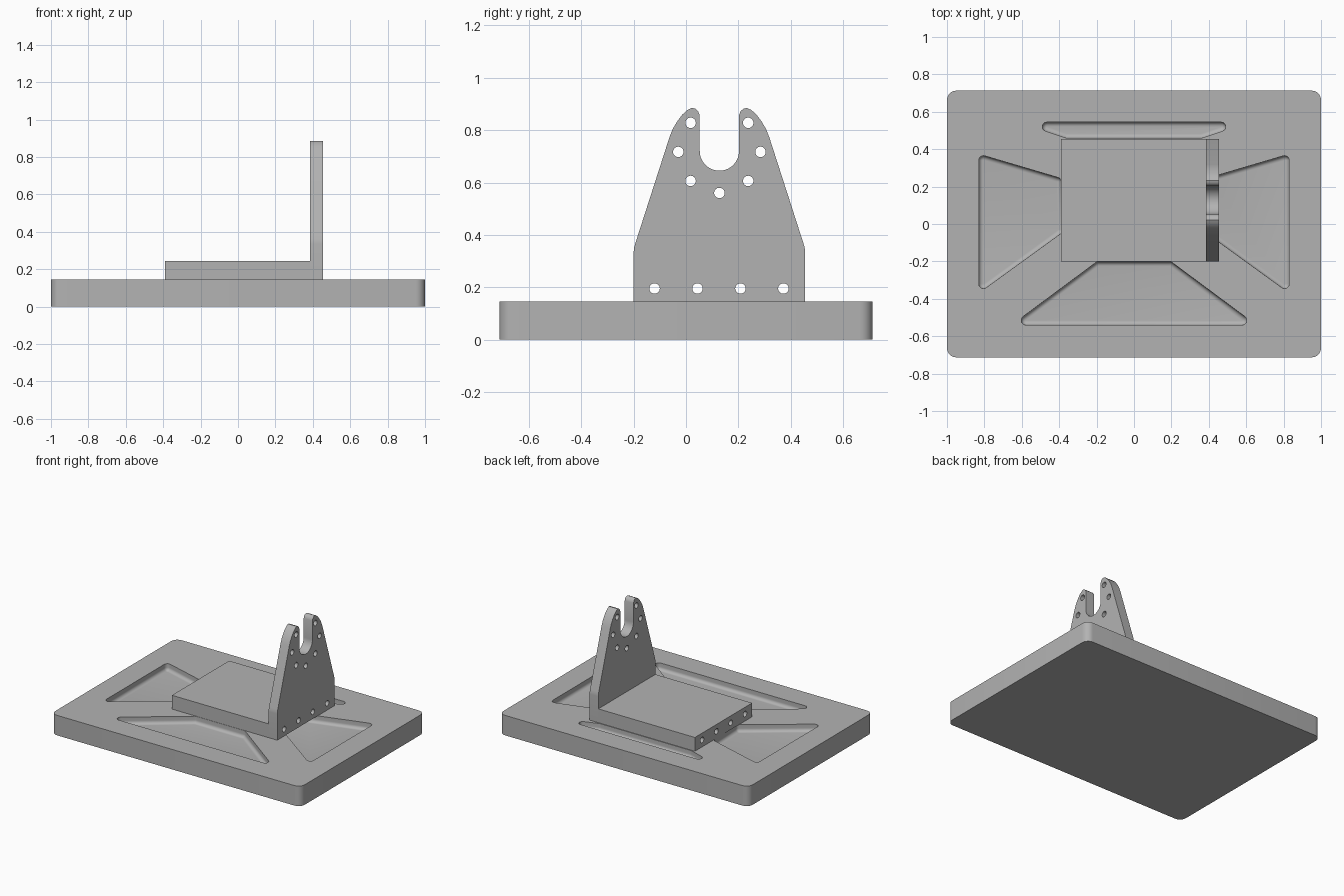
import bpy, bmesh, math
from mathutils import Vector, Matrix

cube = bpy.data.objects.get("Cube")
if cube:
    bpy.data.objects.remove(cube, do_unlink=True)

grey = bpy.data.materials.new("plain grey")
grey.use_nodes = True
colour = (0.45, 0.45, 0.45, 1)
grey.diffuse_color = colour
grey.node_tree.nodes["Principled BSDF"].inputs["Base Color"].default_value = colour


def rounded(core, radius, steps=6):
    """Outline of a convex counter-clockwise polygon grown by a radius."""
    out = []
    for i, p in enumerate(core):
        a = Vector(p) - Vector(core[i - 1])
        b = Vector(core[(i + 1) % len(core)]) - Vector(p)
        start = math.atan2(-a.x, a.y)
        turn = (math.atan2(-b.x, b.y) - start) % math.tau
        for s in range(steps + 1):
            t = start + turn * s / steps
            out.append((p[0] + radius * math.cos(t), p[1] + radius * math.sin(t)))
    return out


def finish(name, bm):
    bmesh.ops.recalc_face_normals(bm, faces=bm.faces)
    mesh = bpy.data.meshes.new(name)
    bm.to_mesh(mesh)
    bm.free()
    mesh.materials.append(grey)
    obj = bpy.data.objects.new(name, mesh)
    bpy.context.collection.objects.link(obj)
    return obj


def loft(name, rings):
    """Skin equal-length rings of 3D points and cap both ends."""
    bm = bmesh.new()
    rows = [[bm.verts.new(p) for p in ring] for ring in rings]
    n = len(rows[0])
    for low, high in zip(rows, rows[1:]):
        for i in range(n):
            j = (i + 1) % n
            bm.faces.new((low[i], low[j], high[j], high[i]))
    bm.faces.new(rows[0])
    bm.faces.new(rows[-1])
    return finish(name, bm)


def boolean(obj, tool, operation):
    mod = obj.modifiers.new("cut", 'BOOLEAN')
    mod.operation, mod.solver, mod.object = operation, 'EXACT', tool
    bpy.context.view_layer.objects.active = obj
    bpy.ops.object.modifier_apply(modifier=mod.name)
    bpy.data.objects.remove(tool, do_unlink=True)


# Base slab with rounded corners
TOP = 0.145
corners = [(-0.95, -0.663), (0.95, -0.663), (0.95, 0.663), (-0.95, 0.663)]
outline = rounded(corners, 0.05)
base = loft("base_plate", [[(x, y, z) for x, y in outline] for z in (0, TOP)])

# Recessed pockets with filleted floors
DEPTH, RADIUS, FILLET = 0.05, 0.025, 0.023
side = [(-0.805, -0.32), (-0.405, -0.03), (-0.415, 0.225), (-0.805, 0.34)]
pockets = {
    "front_pocket": [(-0.578, -0.515), (0.578, -0.515), (0.19, -0.227), (-0.19, -0.227)],
    "back_pocket": [(-0.36, 0.485), (0.36, 0.485), (0.465, 0.52), (-0.465, 0.52)],
    "right_pocket": side,
    "left_pocket": [(-x, y) for x, y in reversed(side)],
}
for name, core in pockets.items():
    levels = [(RADIUS, TOP + 0.03)]
    for s in range(7):
        t = s / 6 * math.pi / 2
        levels.append((RADIUS - FILLET * (1 - math.cos(t)),
                       TOP - DEPTH + FILLET * (1 - math.sin(t))))
    cutter = loft(name, [[(x, y, z) for x, y in rounded(core, r)] for r, z in levels])
    boolean(base, cutter, 'DIFFERENCE')

# Upright: half profile (offset from centre line, height), mirrored, with a U slot
MID = 0.1275
half = [(0.3275, TOP), (0.3275, 0.335), (0.326, 0.35), (0.322, 0.365), (0.19, 0.775),
        (0.178, 0.805), (0.162, 0.832), (0.142, 0.859), (0.122, 0.877), (0.105, 0.885),
        (0.092, 0.882), (0.081, 0.872), (0.075, 0.857)]
slot = [(0.075 * math.cos(t), 0.72 - 0.075 * math.sin(t))
        for t in [math.pi * s / 20 for s in range(21)]]
profile = half + slot + [(-y, z) for y, z in reversed(half)]
bracket = loft("bracket", [[(x, MID + y, z) for y, z in profile] for x in (0.385, 0.455)])

# Horizontal foot of the bracket, merged with the upright
bm = bmesh.new()
bmesh.ops.create_cube(bm, size=1, matrix=Matrix.Translation((0.02, MID, 0.195))
                      @ Matrix.Diagonal((0.82, 0.655, 0.1, 1)))
boolean(bracket, finish("foot", bm), 'UNION')

# Bolt holes running along x
holes = [(MID + s * y, z) for s in (-1, 1)
         for y, z in ((0.11, 0.828), (0.157, 0.717), (0.11, 0.606))]
holes += [(MID, 0.56)] + [(-0.12 + 0.164 * i, 0.195) for i in range(4)]
bm = bmesh.new()
for y, z in holes:
    bmesh.ops.create_cone(bm, cap_ends=True, segments=24, radius1=0.02, radius2=0.02, depth=1.4,
                          matrix=Matrix.Translation((0, y, z)) @ Matrix.Rotation(math.pi / 2, 4, 'Y'))
boolean(bracket, finish("drills", bm), 'DIFFERENCE')

# Smooth curved surfaces, keep hard edges
for obj in (base, bracket):
    bpy.ops.object.select_all(action='DESELECT')
    obj.select_set(True)
    bpy.context.view_layer.objects.active = obj
    bpy.ops.object.shade_smooth_by_angle(angle=math.radians(30))
